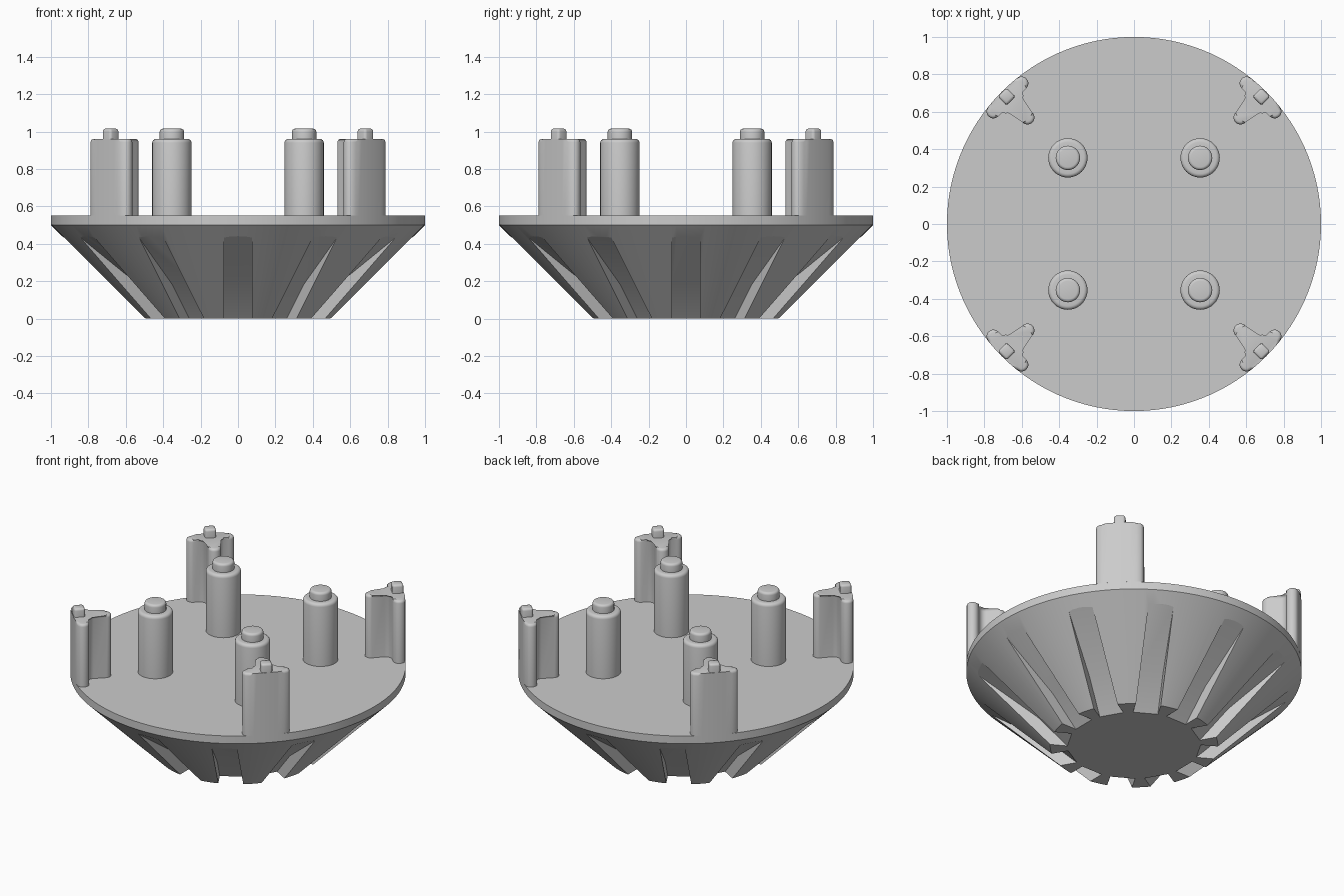
import bpy, bmesh
from math import sin, cos, pi, radians, asin, sqrt
from mathutils import Matrix, Vector

if "Cube" in bpy.data.objects:
    bpy.data.objects.remove(bpy.data.objects["Cube"])


def finish(name, bm, angle=35):
    bmesh.ops.recalc_face_normals(bm, faces=bm.faces)
    me = bpy.data.meshes.new(name)
    bm.to_mesh(me)
    bm.free()
    ob = bpy.data.objects.new(name, me)
    bpy.context.collection.objects.link(ob)
    select(ob)
    bpy.ops.object.shade_smooth_by_angle(angle=radians(angle))
    return ob


def select(ob):
    bpy.ops.object.select_all(action='DESELECT')
    ob.select_set(True)
    bpy.context.view_layer.objects.active = ob


def lathe(bm, profile, n, x=0, y=0):
    """Closed solid of revolution from (radius, z) points, capped at both ends."""
    rings = [[bm.verts.new((x + r * cos(2 * pi * i / n), y + r * sin(2 * pi * i / n), z))
              for i in range(n)] for r, z in profile]
    for a, b in zip(rings, rings[1:]):
        for i in range(n):
            j = (i + 1) % n
            bm.faces.new((a[i], a[j], b[j], b[i]))
    bm.faces.new(rings[0][::-1])
    bm.faces.new(rings[-1])


def prism(bm, pts, offset):
    """Extrude a closed 3D outline along offset; returns the end face."""
    a = [bm.verts.new(p) for p in pts]
    b = [bm.verts.new(Vector(p) + Vector(offset)) for p in pts]
    n = len(pts)
    for i in range(n):
        j = (i + 1) % n
        bm.faces.new((a[i], a[j], b[j], b[i]))
    bm.faces.new(a[::-1])
    return bm.faces.new(b)


def arc(cx, cy, r, a0, a1, n=6):
    return [(cx + r * cos(radians(a0 + (a1 - a0) * i / n)),
             cy + r * sin(radians(a0 + (a1 - a0) * i / n))) for i in range(n + 1)]


def rounded(r, z, b):
    """Rounded top rim of a lathe profile."""
    return arc(r - b, z - b, b, 0, 90, 4)


# conical body with a thin rim
bm = bmesh.new()
lathe(bm, [(0.5, 0), (1, 0.5), (1, 0.55)], 120)
body = finish("slotted_cone_body", bm)

# twelve slots with a kinked floor
bm = bmesh.new()
slot = [(0.37, -0.02), (0.57, 0.18), (1.011, 0.49), (1.1, 0.49), (1.1, -0.02)]
for k in range(12):
    rot = Matrix.Rotation(k * pi / 6, 3, 'Z')
    prism(bm, [rot @ Vector((r, -0.075, z)) for r, z in slot], rot @ Vector((0, 0.15, 0)))
cutter = finish("slot_cutter", bm)
cutter.hide_render = True
mod = body.modifiers.new("slots", 'BOOLEAN')
mod.object = cutter
mod.operation = 'DIFFERENCE'
mod.solver = 'EXACT'
select(body)
bpy.ops.object.modifier_apply(modifier=mod.name)
bpy.data.objects.remove(cutter)
bpy.ops.object.shade_smooth_by_angle(angle=radians(30))

# half outline of a rim clip: outer arc, end lobe, fillet, inward stem
half = arc(0, 0, 1, 0, 5.9, 5)
half += arc(0.957, 0.106, 0.037, 35, 180, 8)
half += arc(0.88, 0.075, 0.04, 0, -90, 5)
half += arc(0.805, 0, 0.037, 90, 180, 6)
outline = half + [(r, -t) for r, t in half[-2:0:-1]]
pin_sq = [(0.93, -0.034), (0.997, -0.034), (0.997, 0.034), (0.93, 0.034)]

for k, side in enumerate(("back_right", "back_left", "front_left", "front_right")):
    ang = pi / 4 + k * pi / 2
    rot = Matrix.Rotation(ang, 3, 'Z')

    # rim clip with a small square pin
    bm = bmesh.new()
    for pts, z0, z1, b in ((outline, 0.55, 0.96, 0.016), (pin_sq, 0.94, 1.015, 0.014)):
        top = prism(bm, [rot @ Vector((r, t, z0)) for r, t in pts], (0, 0, z1 - z0))
        edges = list(top.edges)
        if pts is pin_sq:
            edges += [e for v in top.verts for e in v.link_edges if e not in edges]
        bmesh.ops.bevel(bm, geom=edges, offset=b, segments=3, profile=0.5,
                        affect='EDGES', clamp_overlap=True)
    finish("rim_clip_" + side, bm)

    # round post with a stepped pin
    bm = bmesh.new()
    lathe(bm, [(0.105, 0.55)] + rounded(0.105, 0.96, 0.02) + [(0.065, 0.96)]
          + rounded(0.065, 1.015, 0.016), 40, 0.5 * cos(ang), 0.5 * sin(ang))
    finish("post_" + side, bm)
